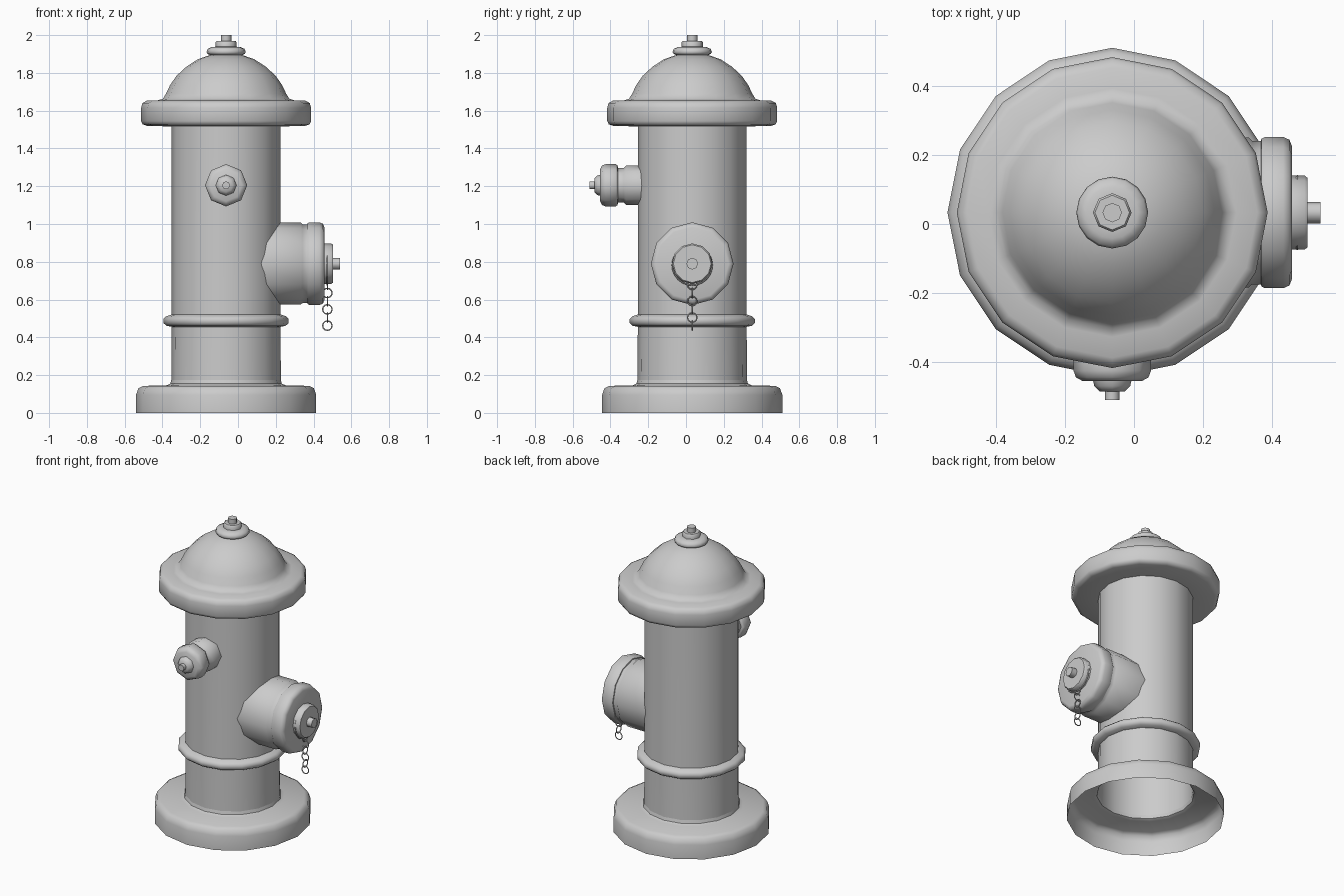
import bpy, bmesh, math
from mathutils import Matrix, Vector

cube = bpy.data.objects.get("Cube")
if cube:
    bpy.data.objects.remove(cube)

AXIS = Vector((-0.063, 0.033, 0))
BODY_R = 0.288
UP = Matrix.Identity(3)
TO_LEFT = Matrix.Rotation(math.radians(90), 3, 'Y')
TO_FRONT = Matrix.Rotation(math.radians(90), 3, 'X')


def smooth(obj, angle=50):
    bpy.ops.object.select_all(action='DESELECT')
    obj.select_set(True)
    bpy.context.view_layer.objects.active = obj
    bpy.ops.object.shade_smooth_by_angle(angle=math.radians(angle))


def lathe(name, profile, sides=16, z=0, turn=UP, cap=False, fit=False):
    """Spin (radius, height) pairs around the turned axis; fit wraps the first ring on the body."""
    bm = bmesh.new()
    rings = []
    for i, (r, h) in enumerate(profile):
        ring = []
        for j in range(sides):
            a = 2 * math.pi * j / sides
            p = turn @ Vector((r * math.cos(a), r * math.sin(a), h))
            if fit and i == 0:
                out = turn @ Vector((0, 0, 1))
                flat = Vector((p.x, p.y, 0)) - out * p.dot(out)
                p += out * (math.sqrt(BODY_R ** 2 - flat.length_squared) * 0.98 - p.dot(out))
            ring.append(bm.verts.new(p))
        rings.append(ring)
    for low, high in zip(rings, rings[1:]):
        for j in range(sides):
            k = (j + 1) % sides
            bm.faces.new((low[j], low[k], high[k], high[j]))
    if cap:
        bm.faces.new(rings[-1])
    mesh = bpy.data.meshes.new(name)
    bm.to_mesh(mesh)
    bm.free()
    obj = bpy.data.objects.new(name, mesh)
    obj.location = AXIS + Vector((0, 0, z))
    bpy.context.collection.objects.link(obj)
    smooth(obj)
    return obj


def ring(name, location, radius, wire, rotation, segments=12):
    bpy.ops.mesh.primitive_torus_add(location=location, rotation=rotation,
                                     major_radius=radius, minor_radius=wire,
                                     major_segments=segments, minor_segments=6)
    obj = bpy.context.object
    obj.name = name
    smooth(obj)


# Hollow base and barrel
lathe("base", [(0.477, 0), (0.477, 0.095), (0.465, 0.13), (0.44, 0.143),
               (0.315, 0.146), (0.295, 0.155), (0.29, 0.175)])
lathe("barrel", [(0.29, 0.175), (BODY_R, 0.48), (BODY_R, 1.518)])
lathe("barrel_band", [(0.285, 0.455), (0.315, 0.461), (0.331, 0.475),
                      (0.331, 0.498), (0.318, 0.511), (0.285, 0.522)])

# Bonnet with brim and dome
lathe("bonnet", [(0.286, 1.516), (0.42, 1.52), (0.442, 1.528), (0.45, 1.545),
                 (0.45, 1.615), (0.443, 1.64), (0.42, 1.653), (0.36, 1.655),
                 (0.335, 1.663), (0.318, 1.69), (0.297, 1.735), (0.262, 1.785),
                 (0.21, 1.833), (0.15, 1.872), (0.09, 1.893), (0.03, 1.9)], cap=True)
lathe("bonnet_flange", [(0.075, 1.89), (0.098, 1.9), (0.104, 1.91),
                        (0.098, 1.927), (0.075, 1.937), (0.05, 1.939)], cap=True)
lathe("bonnet_nut", [(0.056, 1.935), (0.056, 1.962), (0.05, 1.969)], sides=8, cap=True)
lathe("bonnet_bolt", [(0.028, 1.965), (0.028, 2.0)], sides=8, cap=True)

# Large outlet on the left
lathe("side_outlet", [(0.217, 0.1), (0.217, 0.395), (0.208, 0.405), (0.208, 0.432)],
      sides=12, z=0.79, turn=TO_LEFT, fit=True)
lathe("side_cap", [(0.205, 0.43), (0.214, 0.432), (0.219, 0.442), (0.219, 0.495),
                   (0.211, 0.513), (0.193, 0.52)],
      sides=12, z=0.79, turn=TO_LEFT, cap=True)
lathe("side_cap_plate", [(0.107, 0.515), (0.107, 0.557), (0.1, 0.566)],
      sides=12, z=0.79, turn=TO_LEFT, cap=True)
lathe("side_cap_bolt", [(0.031, 0.56), (0.031, 0.603)],
      sides=8, z=0.79, turn=TO_LEFT, cap=True)

# Small outlet on the front
lathe("front_outlet", [(0.105, 0.2), (0.105, 0.35), (0.092, 0.363), (0.092, 0.394)],
      sides=8, z=1.205, turn=TO_FRONT, fit=True)
lathe("front_cap", [(0.09, 0.393), (0.105, 0.395), (0.112, 0.405), (0.112, 0.458),
                    (0.105, 0.477), (0.085, 0.488)],
      sides=8, z=1.205, turn=TO_FRONT, cap=True)
lathe("front_cap_nut", [(0.056, 0.485), (0.052, 0.502), (0.036, 0.518)],
      sides=8, z=1.205, turn=TO_FRONT, cap=True)
lathe("front_cap_bolt", [(0.021, 0.515), (0.021, 0.543)],
      sides=8, z=1.205, turn=TO_FRONT, cap=True)

# Chain hanging from the plate, links alternating direction
quarter = math.pi / 2
CHAIN_X = 0.473
ring("chain_loop", (CHAIN_X, AXIS.y, 0.782), 0.105, 0.004, (0, quarter, 0), 24)
for i in range(6):
    facing = (0, quarter, 0) if i % 2 == 0 else (quarter, 0, 0)
    ring(f"chain_link_{i + 1}", (CHAIN_X, AXIS.y, 0.678 - 0.0432 * i),
         0.025, 0.0035, facing)
